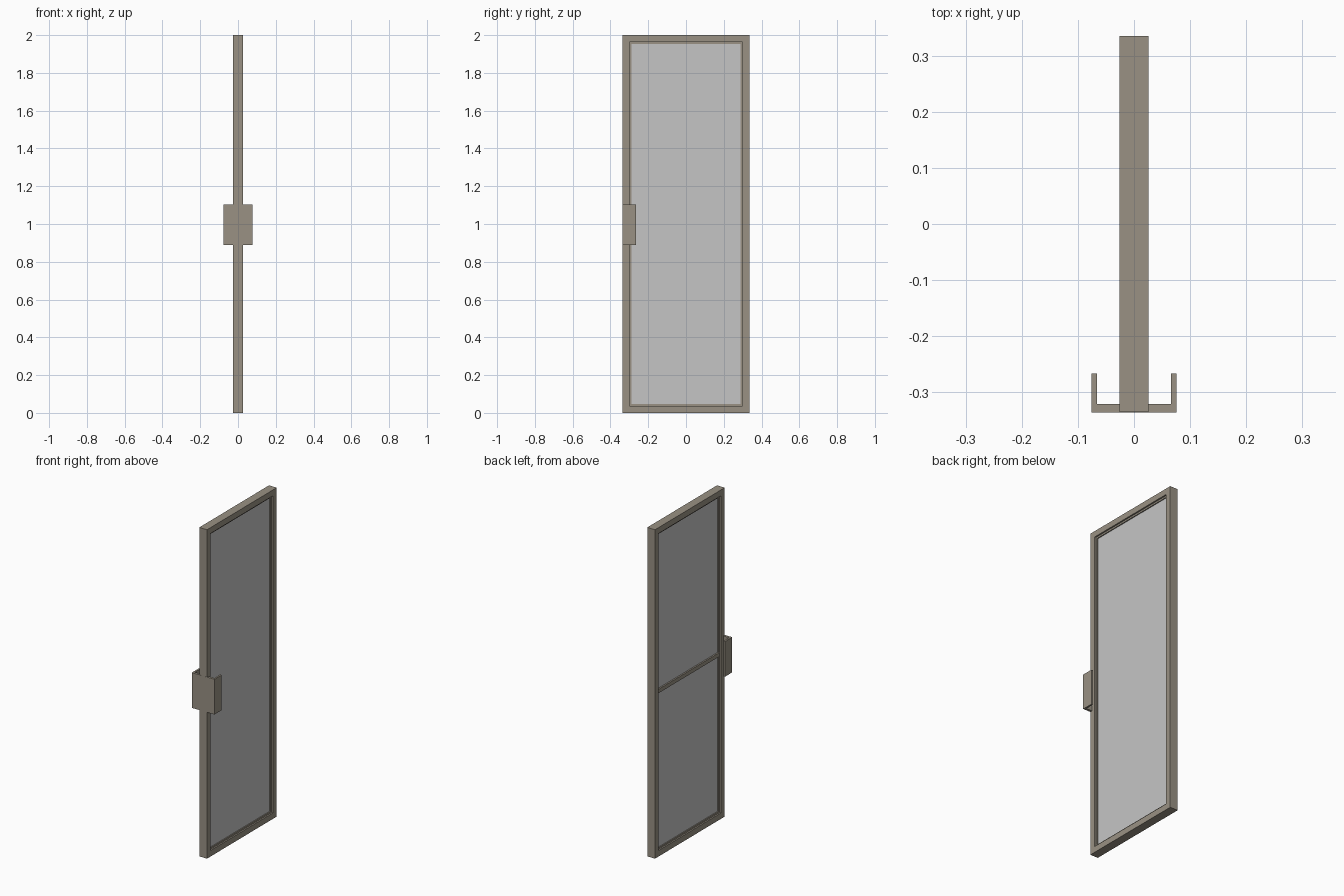
import bpy, bmesh

if "Cube" in bpy.data.objects:
    bpy.data.objects.remove(bpy.data.objects["Cube"])


def material(name, r, g, b):
    m = bpy.data.materials.new(name)
    m.diffuse_color = (r, g, b, 1)
    m.use_nodes = True
    m.node_tree.nodes["Principled BSDF"].inputs["Base Color"].default_value = m.diffuse_color
    return m


FRAME = material("taupe_metal", 0.32, 0.285, 0.23)
GLASS = material("pale_grey_glass", 0.56, 0.56, 0.56)


def finish(name, bm, mat):
    bmesh.ops.recalc_face_normals(bm, faces=bm.faces)
    me = bpy.data.meshes.new(name)
    bm.to_mesh(me)
    bm.free()
    ob = bpy.data.objects.new(name, me)
    me.materials.append(mat)
    bpy.context.collection.objects.link(ob)
    return ob


def box(name, x, y, z, mat):
    bm = bmesh.new()
    bmesh.ops.create_cube(bm, size=1)
    for v in bm.verts:
        v.co = [lo + (c + 0.5) * (hi - lo) for c, (lo, hi) in zip(v.co, (x, y, z))]
    return finish(name, bm, mat)


def extrude(name, outline, z0, z1, mat):
    """Extrude a closed outline in x, y upwards."""
    bm = bmesh.new()
    face = bm.faces.new([bm.verts.new((x, y, z0)) for x, y in outline])
    top = bmesh.ops.extrude_face_region(bm, geom=[face])["geom"]
    for v in top:
        if isinstance(v, bmesh.types.BMVert):
            v.co.z = z1
    return finish(name, bm, mat)


def stepped_frame(name, profile, half_w, z0, z1, mat):
    """Sweep an (inset, x) profile round a mitred rectangle."""
    bm = bmesh.new()
    rings = []
    for sy, top in ((-1, 0), (1, 0), (1, 1), (-1, 1)):
        rings.append([bm.verts.new((x, sy * (half_w - i), z1 - i if top else z0 + i))
                      for i, x in profile])
    n = len(profile)
    for k in range(4):
        a, b = rings[k], rings[(k + 1) % 4]
        for j in range(n):
            bm.faces.new((a[j], b[j], b[(j + 1) % n], a[(j + 1) % n]))
    return finish(name, bm, mat)


# Outer door frame with a recessed glazing lip on both faces
stepped_frame("door_frame",
              [(0, -0.026), (0.036, -0.026), (0.036, -0.017), (0.046, -0.017),
               (0.046, 0.017), (0.036, 0.017), (0.036, 0.026), (0, 0.026)],
              0.335, 0.0, 2.0, FRAME)

# Glass panel held inside the lip
box("glass_panel", (-0.011, 0.011), (-0.292, 0.292), (0.042, 1.958), GLASS)

# Middle rail, on the left face only
box("middle_rail", (-0.02, -0.005), (-0.295, 0.295), (0.988, 1.012), FRAME)

# Handle: plate over the front edge with a grip folded back on both sides
half = [(0.076, -0.3355), (0.076, -0.266), (0.066, -0.266), (0.066, -0.321)]
extrude("door_handle", half + [(-x, y) for x, y in reversed(half)], 0.89, 1.104, FRAME)
